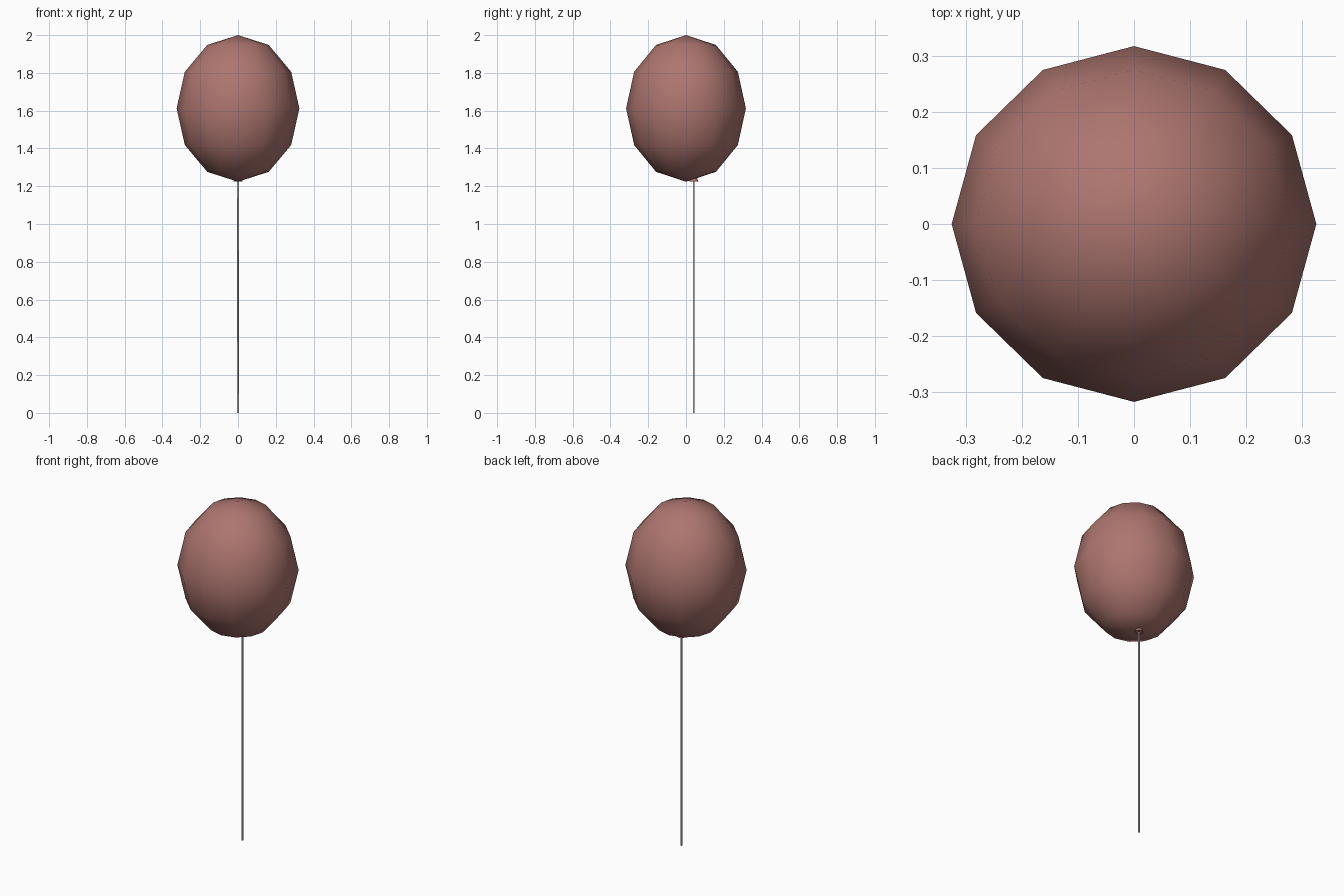
import bpy
import math

if "Cube" in bpy.data.objects:
    bpy.data.objects.remove(bpy.data.objects["Cube"])

red = bpy.data.materials.new("dull_red")
red.diffuse_color = (0.42, 0.18, 0.16, 1)
red.use_nodes = True
red.node_tree.nodes["Principled BSDF"].inputs["Base Color"].default_value = red.diffuse_color


def finish(name, mat=None):
    ob = bpy.context.object
    ob.name = name
    if mat:
        ob.data.materials.append(mat)
    return ob


# Balloon body: low-poly smooth ellipsoid, first vertex on +x
bpy.ops.mesh.primitive_uv_sphere_add(segments=12, ring_count=6, radius=1, location=(0, 0, 1.612))
body = finish("balloon_body", red)
body.scale = (0.325, 0.317, 0.388)
bpy.ops.object.transform_apply(location=False, rotation=False, scale=True)
bpy.ops.object.shade_smooth()

# Knot: small flared neck under the body
bpy.ops.mesh.primitive_cone_add(vertices=8, radius1=0.025, radius2=0.012, depth=0.03,
                                location=(0, 0.041, 1.24))
finish("balloon_knot", red)
bpy.ops.object.shade_smooth_by_angle(angle=math.radians(50))

# String hanging from the knot to the floor
bpy.ops.mesh.primitive_cylinder_add(vertices=6, radius=0.005, depth=1.24, location=(0, 0.041, 0.62))
finish("string")
bpy.ops.object.shade_smooth_by_angle(angle=math.radians(70))
